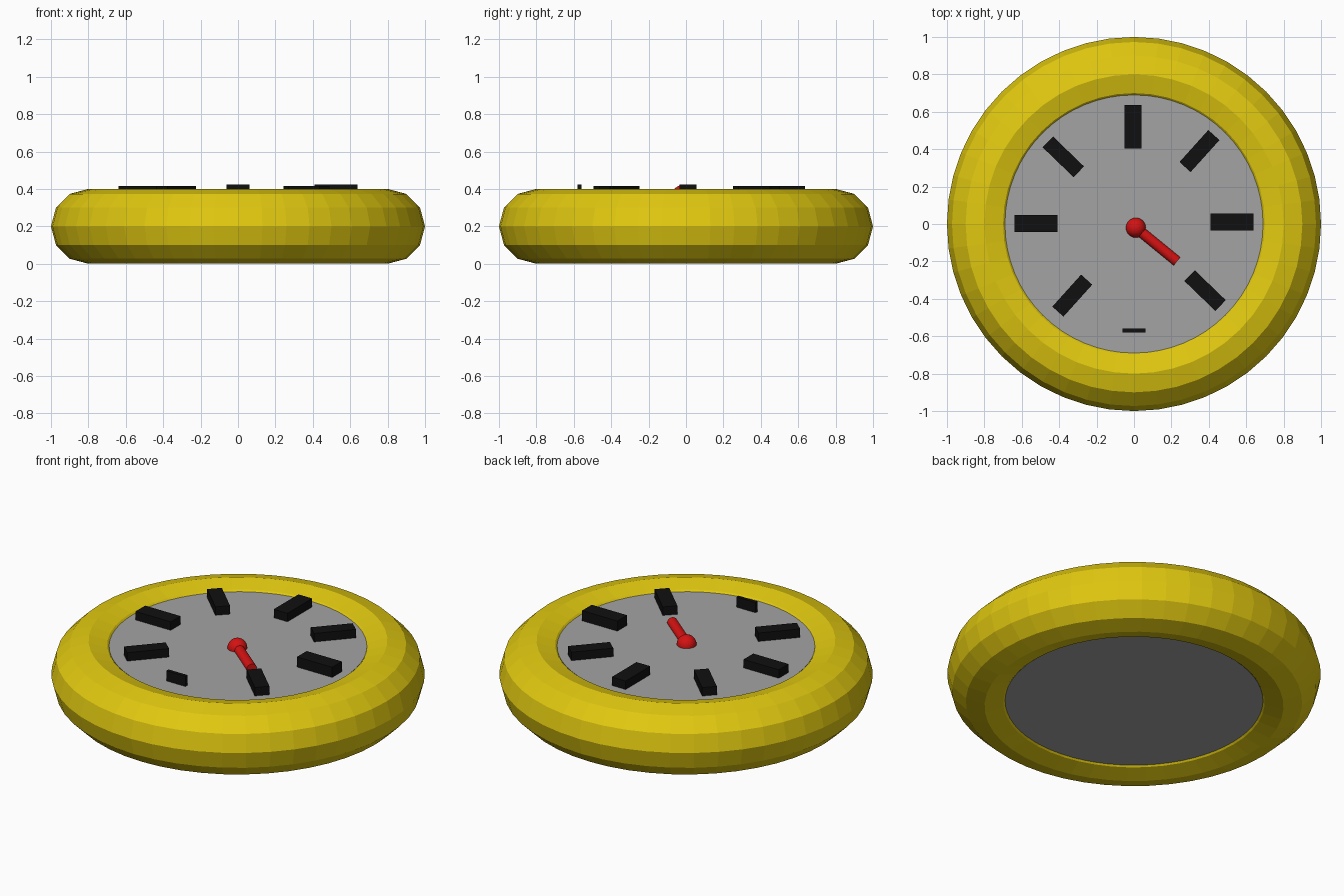
import bpy
from math import radians, atan2, hypot

if "Cube" in bpy.data.objects:
    bpy.data.objects.remove(bpy.data.objects["Cube"], do_unlink=True)


def make_material(name, rgb):
    mat = bpy.data.materials.new(name)
    mat.use_nodes = True
    mat.diffuse_color = (*rgb, 1)
    mat.node_tree.nodes["Principled BSDF"].inputs["Base Color"].default_value = (*rgb, 1)
    return mat


yellow = make_material("yellow", (0.75, 0.58, 0.005))
grey = make_material("grey", (0.36, 0.37, 0.36))
black = make_material("black", (0.005, 0.005, 0.005))
red = make_material("red", (0.66, 0.006, 0.006))


def finish(name, mat):
    obj = bpy.context.object
    obj.name = name
    obj.data.materials.append(mat)
    return obj


def block(name, x, y, size, top, angle=0):
    """Box standing on the dial, turned about z."""
    height = top - DIAL_TOP + 0.01
    bpy.ops.mesh.primitive_cube_add(size=1, location=(x, y, top - height / 2),
                                    rotation=(0, 0, radians(angle)))
    bpy.context.object.scale = (*size, height)
    finish(name, black)


DIAL_TOP = 0.365

# Faceted rim
bpy.ops.mesh.primitive_torus_add(major_radius=0.8, minor_radius=0.2, major_segments=48,
                                 minor_segments=12, location=(0, 0, 0.2))
finish("rim", yellow)

# Dial disc
bpy.ops.mesh.primitive_cylinder_add(vertices=64, radius=0.69, depth=2 * (DIAL_TOP - 0.2),
                                    location=(0, 0, 0.2))
finish("dial", grey)

# Long hour marks, with a thin plate at the bottom
bar = (0.23, 0.09)
slanted = (0.23, 0.08)
block("mark_top", -0.005, 0.52, bar, 0.415, 90)
block("mark_upper_left", 0.35, 0.39, slanted, 0.415, 48)
block("mark_left", 0.525, 0.01, bar, 0.425)
block("mark_lower_left", 0.38, -0.356, slanted, 0.415, -44)
block("mark_bottom", 0, -0.57, (0.125, 0.02), 0.425)
block("mark_lower_right", -0.33, -0.383, slanted, 0.415, 48)
block("mark_right", -0.525, 0.003, bar, 0.415)
block("mark_upper_right", -0.378, 0.359, slanted, 0.415, -44)

# Pointer: round hub and rod
hub = (0.01, -0.02, 0.367)
tip = (0.23, -0.2, 0.37)
bpy.ops.mesh.primitive_uv_sphere_add(segments=32, ring_count=16, radius=0.053, location=hub)
finish("pointer_hub", red)
dx, dy = tip[0] - hub[0], tip[1] - hub[1]
bpy.ops.mesh.primitive_cylinder_add(vertices=32, radius=0.028, depth=hypot(dx, dy),
                                    location=(hub[0] + dx / 2, hub[1] + dy / 2, tip[2]),
                                    rotation=(0, radians(90), atan2(dy, dx)))
finish("pointer_rod", red)
